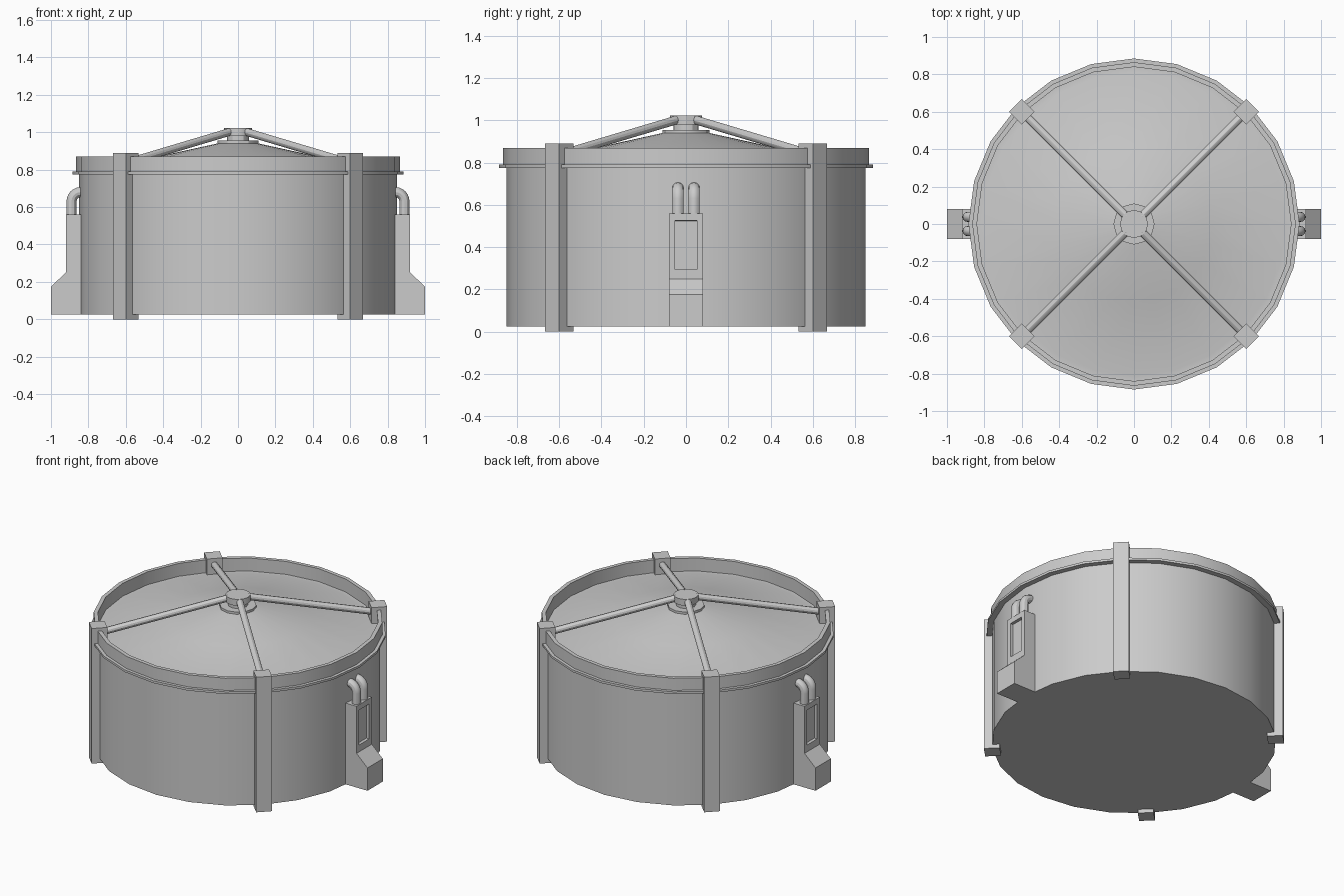
import bpy, bmesh
from math import pi, cos, sin, radians
from mathutils import Vector, Matrix

if "Cube" in bpy.data.objects:
    bpy.data.objects.remove(bpy.data.objects["Cube"])


def finish(name, bm, smooth=True):
    bmesh.ops.recalc_face_normals(bm, faces=bm.faces)
    mesh = bpy.data.meshes.new(name)
    bm.to_mesh(mesh)
    bm.free()
    ob = bpy.data.objects.new(name, mesh)
    bpy.context.collection.objects.link(ob)
    if smooth:
        bpy.ops.object.select_all(action='DESELECT')
        ob.select_set(True)
        bpy.context.view_layer.objects.active = ob
        bpy.ops.object.shade_smooth_by_angle(angle=radians(30))
    return ob


def lathe(name, profile, sides):
    """Spin a radius/height profile around z."""
    bm = bmesh.new()
    verts = [bm.verts.new((r, 0, z)) for r, z in profile]
    edges = [bm.edges.new(pair) for pair in zip(verts, verts[1:])]
    bmesh.ops.spin(bm, geom=verts + edges, cent=(0, 0, 0), axis=(0, 0, 1),
                   angle=2 * pi, steps=sides)
    bmesh.ops.remove_doubles(bm, verts=bm.verts, dist=0.0005)
    return finish(name, bm)


def tube(name, path, radius, sides=12):
    """Sweep a capped circle along a path lying in a vertical plane."""
    bm = bmesh.new()
    pts = [Vector(p) for p in path]
    flat = pts[-1] - pts[0]
    side = Vector((-flat.y, flat.x, 0)).normalized()
    rings = []
    for i, p in enumerate(pts):
        along = (pts[min(i + 1, len(pts) - 1)] - pts[max(i - 1, 0)]).normalized()
        up = along.cross(side)
        rings.append([bm.verts.new(p + radius * (side * cos(a) + up * sin(a)))
                      for a in (2 * pi * k / sides for k in range(sides))])
    for a, b in zip(rings, rings[1:]):
        for k in range(sides):
            n = (k + 1) % sides
            bm.faces.new((a[k], a[n], b[n], b[k]))
    bm.faces.new(rings[0])
    bm.faces.new(rings[-1])
    return finish(name, bm)


# Tank shell with flange, raised rim and shallow domed lid
lathe("tank_body", [(0, 0.025), (0.85, 0.025), (0.85, 0.775), (0.885, 0.775),
                    (0.885, 0.79), (0.865, 0.79), (0.865, 0.87), (0.84, 0.87),
                    (0.84, 0.785), (0.81, 0.785), (0.42, 0.872),
                    (0.11, 0.94), (0, 0.95)], 24)

# Central hub: base disc, stem and cap
lathe("roof_hub", [(0, 0.92), (0.11, 0.92), (0.11, 0.955), (0.06, 0.955),
                   (0.06, 0.98), (0.075, 0.98), (0.075, 1.022), (0, 1.022)], 12)

# Corner posts and roof struts
for sx, sy, place in ((1, -1, "front_left"), (-1, -1, "front_right"),
                      (1, 1, "back_left"), (-1, 1, "back_right")):
    bm = bmesh.new()
    bmesh.ops.create_cube(bm, size=1, matrix=Matrix.Translation((0.6 * sx, 0.6 * sy, 0.445))
                          @ Matrix.Rotation(pi / 4, 4, 'Z')
                          @ Matrix.Diagonal((0.095, 0.095, 0.89, 1)))
    finish("post_" + place, bm, smooth=False)
    tube("strut_" + place, [(0.04 * sx, 0.04 * sy, 1.003),
                            (0.58 * sx, 0.58 * sy, 0.842)], 0.021)


def side_box(name, s):
    """Extrude the stepped housing and sink a panel into its outer face."""
    bm = bmesh.new()
    outline = [(0.8, 0.025), (1, 0.025), (1, 0.175), (0.92, 0.25),
               (0.92, 0.56), (0.8, 0.56)]
    face = bm.faces.new([bm.verts.new((s * x, -0.08, z)) for x, z in outline])
    ext = bmesh.ops.extrude_face_region(bm, geom=[face])
    bmesh.ops.translate(bm, vec=(0, 0.16, 0),
                        verts=[g for g in ext["geom"] if isinstance(g, bmesh.types.BMVert)])
    bmesh.ops.recalc_face_normals(bm, faces=bm.faces)
    panel = next(f for f in bm.faces
                 if all(abs(v.co.x - s * 0.92) < 0.001 for v in f.verts))
    bmesh.ops.inset_region(bm, faces=[panel], thickness=0.04)
    for v in panel.verts:
        v.co.z = 0.295 if v.co.z < 0.4 else 0.525
    bmesh.ops.inset_region(bm, faces=[panel], thickness=0.0005, depth=-0.02)
    finish(name, bm, smooth=False)


# Side housings with twin elbow pipes running into the shell
for s, place in ((1, "left"), (-1, "right")):
    side_box("housing_" + place, s)
    for y, end in ((-0.038, "front"), (0.038, "back")):
        bend = [(s * (0.84 + 0.05 * cos(a)), y, 0.63 + 0.05 * sin(a))
                for a in (pi / 2 * k / 6 for k in range(7))]
        tube(f"pipe_{place}_{end}",
             [(s * 0.89, y, 0.54)] + bend + [(s * 0.8, y, 0.68)], 0.027)
